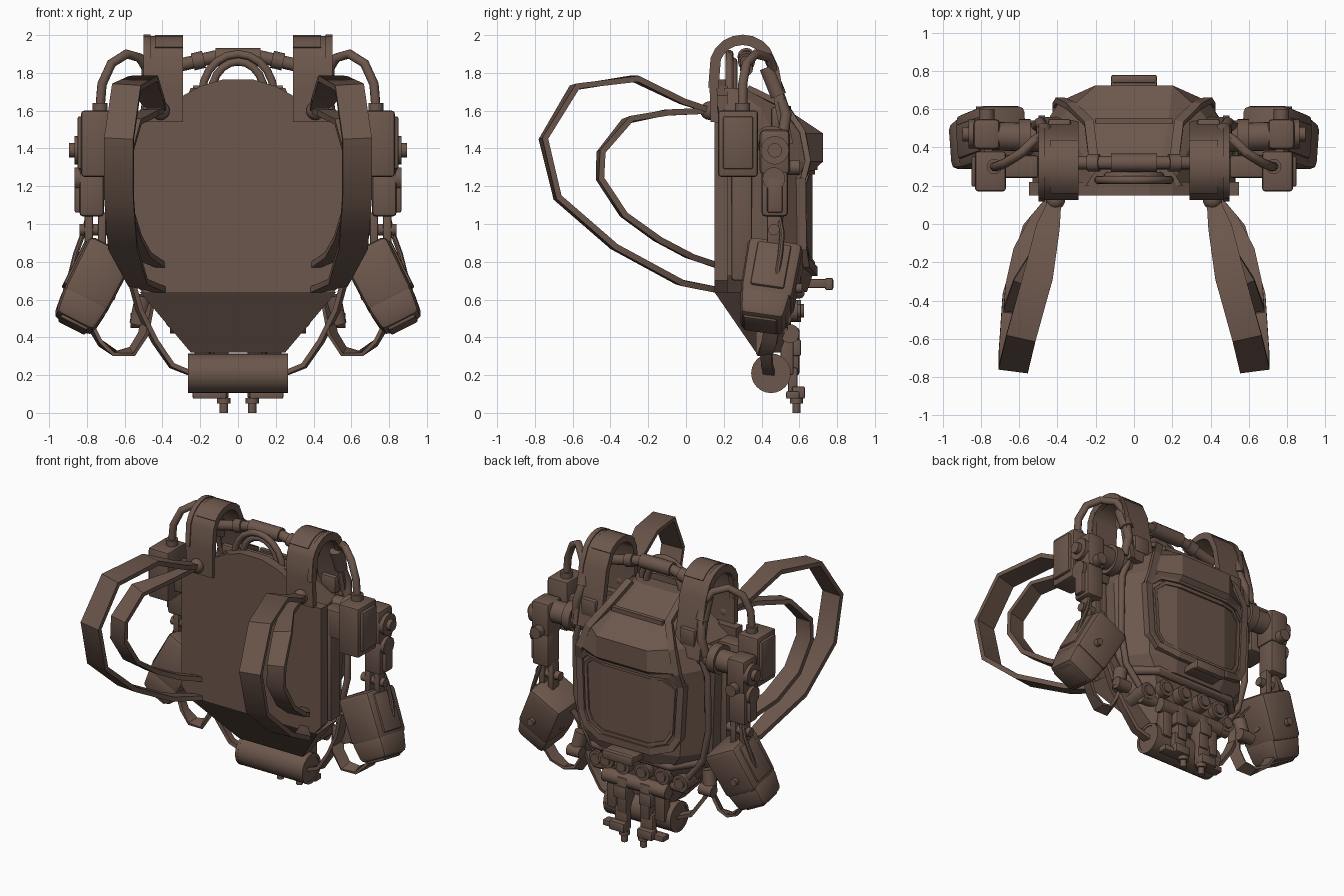
import bpy, bmesh, math
from mathutils import Vector as V, Matrix

mat = bpy.data.materials.new("brown")
mat.diffuse_color = (0.15, 0.095, 0.072, 1)

def finish(name, bm, mirror=False, smooth=True):
    bmesh.ops.recalc_face_normals(bm, faces=bm.faces[:])
    me = bpy.data.meshes.new(name)
    bm.to_mesh(me)
    bm.free()
    if smooth:
        me.polygons.foreach_set("use_smooth", [True] * len(me.polygons))
        me.set_sharp_from_angle(angle=math.radians(38))
    me.materials.append(mat)
    ob = bpy.data.objects.new(name, me)
    bpy.context.collection.objects.link(ob)
    if mirror:
        m = ob.modifiers.new("mirror", 'MIRROR')
        m.use_mirror_merge = False
    return ob

def box(name, lo, hi, bevel=0.015, mirror=True, rot=None, pivot=None, taper=1):
    lo, hi = V(lo), V(hi)
    bm = bmesh.new()
    bmesh.ops.create_cube(bm, size=1)
    for v in bm.verts:
        k = taper if v.co.z < 0 else 1
        v.co = (lo + hi) / 2 + V((v.co.x * k * (hi - lo).x, v.co.y * k * (hi - lo).y, v.co.z * (hi - lo).z))
    if bevel:
        bmesh.ops.bevel(bm, geom=bm.edges[:], offset=bevel, segments=2, profile=0.5, affect='EDGES')
    if rot:
        bmesh.ops.rotate(bm, verts=bm.verts[:], cent=V(pivot), matrix=rot)
    return finish(name, bm, mirror)

def loft(name, rings, mirror=False, smooth=False, closed=False):
    bm = bmesh.new()
    rows = [[bm.verts.new(p) for p in r] for r in rings]
    n = len(rows[0])
    for a, b in zip(rows, rows[1:] + rows[:1] if closed else rows[1:]):
        for i in range(n):
            bm.faces.new((a[i], a[(i + 1) % n], b[(i + 1) % n], b[i]))
    if not closed:
        bm.faces.new(rows[0])
        bm.faces.new(rows[-1])
    return finish(name, bm, mirror, smooth, )

def sweep(name, pts, profile, side=(1, 0, 0), mirror=True, smooth=False, closed=False, scale=None):
    pts = [V(p) for p in pts]
    n, rings, s = len(pts), [], V(side)
    for i, p in enumerate(pts):
        a = pts[i - 1] if (i or closed) else p
        b = pts[(i + 1) % n] if (i < n - 1 or closed) else p
        t = (b - a).normalized()
        w = (s - t * s.dot(t)).normalized()
        u = t.cross(w)
        k = scale[i] if scale else 1
        rings.append([p + w * x * k + u * y for x, y in profile])
    return loft(name, rings, mirror, smooth, closed)

def circle(r, n=10):
    return [(r * math.cos(math.tau * i / n), r * math.sin(math.tau * i / n)) for i in range(n)]

def flat(w, t):
    return [(-w / 2, -t / 2), (w / 2, -t / 2), (w / 2, t / 2), (-w / 2, t / 2)]

def tube(name, pts, r, mirror=True, side=(0.2, 1, 0.1), n=10):
    return sweep(name, pts, circle(r, n), side, mirror, True)

def rod(name, a, b, r, mirror=True, n=20):
    d = V(b) - V(a)
    return sweep(name, [a, b], circle(r, n), (0, 1, 0) if abs(d.y) < d.length * 0.7 else (1, 0, 0), mirror, True)

def sym(half, z):
    return [(x, y, z) for x, y in half] + [(-x, y, z) for x, y in reversed(half)]

# Back plate with raised centre
outline = [(0.5, 0.64), (0.55, 0.7), (0.55, 1.54), (0.29, 1.54), (0.29, 1.68), (0.2, 1.73), (0.08, 1.765)]
outline += [(-x, z) for x, z in reversed(outline)]
loft("back_plate", [[(x, y, z) for x, z in outline] for y in (0.15, 0.22)])

# Faceted main shell with sloping hood
loft("main_shell", [
    sym([(0.45, 0.2), (0.45, 0.42), (0.32, 0.6), (0.18, 0.64)], 0.64),
    sym([(0.51, 0.2), (0.51, 0.43), (0.38, 0.61), (0.2, 0.67)], 0.73),
    sym([(0.53, 0.2), (0.53, 0.43), (0.4, 0.61), (0.2, 0.67)], 1.28),
    sym([(0.53, 0.2), (0.51, 0.45), (0.39, 0.64), (0.2, 0.725)], 1.33),
    sym([(0.5, 0.2), (0.45, 0.46), (0.34, 0.6), (0.2, 0.725)], 1.48),
    sym([(0.3, 0.2), (0.29, 0.4), (0.24, 0.5), (0.18, 0.53)], 1.61),
    sym([(0.25, 0.2), (0.22, 0.25), (0.18, 0.3), (0.14, 0.32)], 1.72)])

# Tapering underside
loft("lower_skirt", [sym([(0.52, 0.15), (0.5, 0.4), (0.3, 0.57)], 0.64),
                     sym([(0.25, 0.37), (0.24, 0.46), (0.2, 0.52)], 0.32)])

# Rear window frame, following the faceted back
win = [(0.2, 0.75), (0.33, 0.79), (0.38, 0.87), (0.4, 1.24), (0.32, 1.31), (0.2, 1.31)]
win = win + [(-x, z) for x, z in reversed(win)]
def frame(name, k, d, w, t):
    path = [(x * k, 0.665 + d - max(0, abs(x * k) - 0.2) * 0.31, 1.03 + (z - 1.03) * k) for x, z in win]
    sweep(name, path, flat(w, t), (0, 1, 0), False, False, True)
frame("window_frame", 1, 0.005, 0.05, 0.05)
frame("window_inner_frame", 0.87, 0, 0.035, 0.025)
box("rear_latch", (-0.12, 0.64, 0.66), (0.12, 0.75, 0.71), 0.01, False)
box("latch_bar", (-0.12, 0.735, 0.65), (0.12, 0.78, 0.715), 0.012, False)

# Hood ribs and side rails
sweep("hood_rib", [(0.21, 0.33, 1.72), (0.235, 0.53, 1.62), (0.33, 0.62, 1.48), (0.385, 0.645, 1.33), (0.4, 0.62, 1.24)],
      flat(0.05, 0.03), (1, 0, 0))
sweep("hood_crossbar", [(-0.2, 0.54, 1.61), (0.2, 0.54, 1.61)], flat(0.03, 0.03), (0, 0, 1), False)
box("side_rail", (0.51, 0.24, 0.7), (0.565, 0.35, 1.5))
tube("side_cable", [(0.45, 0.52, 1.5), (0.52, 0.5, 1.3), (0.52, 0.49, 0.9), (0.47, 0.48, 0.68), (0.34, 0.5, 0.5)], 0.022)

# Shoulder hoops: half-ellipse arch with layered pads
arc = [(0.15, 1.54), (0.145, 1.72)]
arc += [(0.3 - 0.15 * math.cos(a), 1.83 + 0.145 * math.sin(a)) for a in [math.pi * i / 10 for i in range(1, 9)]]
arc += [(0.465, 1.82), (0.5, 1.62), (0.54, 1.42)]
sweep("shoulder_hoop", [(0.395, y, z) for y, z in arc], flat(0.21, 0.04), smooth=True)
sweep("shoulder_pad", [(0.365, y + (y - 0.31) * 0.06, z + 0.01) for y, z in arc[3:10]], flat(0.15, 0.03), smooth=True)
sweep("hoop_rim", [(0.482, y, z) for y, z in arc[1:]], flat(0.035, 0.055), smooth=True)
box("hoop_clasp", (0.33, 0.45, 1.5), (0.45, 0.55, 1.62))

# Carry straps: wide outer loop and narrower inner loop
outer = [(0.41, 0.13, 1.6), (0.45, -0.02, 1.65), (0.5, -0.27, 1.77), (0.59, -0.59, 1.725), (0.63, -0.755, 1.45), (0.63, -0.68, 1.14),
         (0.61, -0.38, 0.88), (0.53, -0.03, 0.69), (0.4, 0.17, 0.65)]
inner = [(0.41, 0.13, 1.6), (0.46, -0.1, 1.59), (0.57, -0.31, 1.55), (0.62, -0.45, 1.38), (0.62, -0.455, 1.24), (0.61, -0.33, 1.05),
         (0.57, -0.15, 0.92), (0.5, 0.02, 0.83), (0.4, 0.17, 0.78)]
sweep("outer_strap", outer, flat(0.155, 0.032), (1, 0.12, 0), smooth=True, scale=[0.4, 0.8, 1, 1, 1, 1, 1, 0.7, 0.3])
sweep("inner_strap", inner, flat(0.125, 0.032), (1, 0.12, 0), smooth=True, scale=[0.4, 0.7, 1, 1, 1, 1, 1, 0.7, 0.3])
bm = bmesh.new()
bmesh.ops.create_uvsphere(bm, u_segments=14, v_segments=8, radius=0.05, matrix=Matrix.Translation((0.41, 0.125, 1.6)))
finish("strap_knob", bm, True)

# Top carry handle and wire arches
tube("carry_handle", [(-0.4, 0.32, 1.82), (-0.27, 0.32, 1.85), (-0.12, 0.32, 1.885), (0.12, 0.32, 1.885), (0.27, 0.32, 1.85), (0.4, 0.32, 1.82)],
     0.035, False, n=12)
rod("handle_grip", (-0.12, 0.32, 1.885), (0.12, 0.32, 1.885), 0.048, False, 12)
rod("handle_collar", (0.18, 0.32, 1.872), (0.24, 0.32, 1.858), 0.046, True, 12)
for nm, r, h, y in (("arch_outer", 0.19, 0.21, 0.23), ("arch_inner", 0.14, 0.17, 0.25)):
    tube(nm, [(r * math.cos(a), y, 1.69 + h * math.sin(a)) for a in [math.pi * i / 10 for i in range(11)]], 0.022, False, (0, 1, 0))

# Shoulder boxes with side panel and hose
box("shoulder_box", (0.67, 0.17, 1.25), (0.83, 0.38, 1.6), 0.015)
box("shoulder_box_panel", (0.8, 0.195, 1.29), (0.85, 0.355, 1.57), 0.012)
box("box_mount", (0.5, 0.24, 1.3), (0.7, 0.36, 1.5))
rod("hose_socket", (0.73, 0.3, 1.58), (0.73, 0.3, 1.64), 0.04)
tube("shoulder_hose", [(0.73, 0.3, 1.62), (0.72, 0.3, 1.74), (0.67, 0.32, 1.85), (0.59, 0.37, 1.9), (0.52, 0.44, 1.88), (0.47, 0.47, 1.8)], 0.025)
rod("hose_end", (0.47, 0.43, 1.83), (0.47, 0.49, 1.68), 0.042)
tube("lower_hose", [(0.47, 0.49, 1.69), (0.49, 0.53, 1.58), (0.51, 0.51, 1.45)], 0.03)

# Upper arms with pivots
rod("shoulder_axle", (0.45, 0.45, 1.42), (0.74, 0.46, 1.42), 0.075)
rod("axle_flange", (0.54, 0.45, 1.42), (0.6, 0.45, 1.42), 0.1)
box("upper_arm", (0.7, 0.39, 1.26), (0.84, 0.55, 1.5), 0.025)
rod("arm_pivot", (0.82, 0.47, 1.39), (0.865, 0.47, 1.39), 0.075)
rod("pivot_bolt", (0.85, 0.47, 1.39), (0.895, 0.47, 1.39), 0.038)
box("lower_arm", (0.71, 0.4, 1.04), (0.84, 0.54, 1.28), 0.02)
box("arm_plate", (0.82, 0.43, 1.06), (0.865, 0.51, 1.25), 0.01)
rod("arm_disc", (0.82, 0.465, 1.24), (0.865, 0.465, 1.24), 0.06)
rod("arm_stud", (0.77, 0.53, 1.3), (0.77, 0.6, 1.3), 0.04)
for x in (0.72, 0.79):
    box("wrist_link", (x - 0.022, 0.43, 0.87), (x + 0.022, 0.5, 1.06), 0.008)
rod("wrist_pin", (0.66, 0.465, 0.97), (0.84, 0.465, 0.97), 0.03)

# Forearm pods, tilted outward and slightly forward
piv = (0.77, 0.44, 0.67)
tilt = Matrix.Rotation(-0.47, 3, 'Y') @ Matrix.Rotation(-0.16, 3, 'X')
box("forearm_pod", (0.635, 0.295, 0.56), (0.905, 0.59, 0.89), 0.035, True, tilt, piv, 0.96)
box("pod_cap", (0.638, 0.3, 0.44), (0.902, 0.575, 0.6), 0.035, True, tilt, piv, 0.85)
box("pod_face_panel", (0.88, 0.35, 0.6), (0.915, 0.53, 0.86), 0.012, True, tilt, piv)
box("pod_end_pad", (0.69, 0.34, 0.428), (0.85, 0.52, 0.48), 0.012, True, tilt, piv)
rod("pod_stud", (0.8, 0.55, 0.66), (0.8, 0.615, 0.66), 0.025)
tube("pod_cable", [(0.79, 0.49, 1.05), (0.82, 0.51, 0.95), (0.86, 0.5, 0.84), (0.89, 0.48, 0.72)], 0.014, n=8)

# Hanging slings and side fittings
sweep("hanging_sling", [(0.5, 0.44, 0.64), (0.61, 0.45, 0.78), (0.66, 0.46, 0.6)], flat(0.05, 0.015), (0, 1, 0))
sweep("sling_loop", [(0.79, 0.46, 0.48), (0.73, 0.44, 0.37), (0.65, 0.42, 0.315), (0.56, 0.41, 0.325), (0.5, 0.41, 0.42), (0.47, 0.45, 0.58)],
      flat(0.08, 0.02), (0.5, 1, 0.3), smooth=True)
sweep("lower_sling", [(0.25, 0.44, 0.21), (0.35, 0.43, 0.25), (0.44, 0.42, 0.38), (0.52, 0.4, 0.54), (0.57, 0.38, 0.72)],
      flat(0.06, 0.025), (0.3, 1, 0), smooth=True)
rod("side_fitting", (0.5, 0.46, 0.62), (0.53, 0.48, 0.47), 0.045)
rod("side_fitting_foot", (0.57, 0.5, 0.49), (0.47, 0.5, 0.49), 0.04)

# Bottom tank
rod("bottom_tank", (-0.26, 0.45, 0.21), (0.26, 0.45, 0.21), 0.104, False, 28)
for s in (1, -1):
    sweep("tank_rim", [(s * 0.255, 0.45 + y, 0.21 + z) for y, z in circle(0.095, 24)], flat(0.02, 0.02), (1, 0, 0), False, True, True)

# Rear machinery between shell and tank
tube("lower_rim", [(-0.45, 0.44, 0.65), (-0.3, 0.6, 0.635), (0.3, 0.6, 0.635), (0.45, 0.44, 0.65)], 0.03, False, (0, 0, 1))
for x, z, y in ((0.08, 0.54, 0.61), (0.22, 0.54, 0.59), (0.33, 0.5, 0.54)):
    rod("canister", (x, 0.38, z), (x, y, z), 0.058)
    rod("canister_cap", (x, y - 0.01, z), (x, y + 0.015, z), 0.036)
rod("cross_tube", (-0.25, 0.55, 0.42), (0.25, 0.55, 0.42), 0.05, False)
rod("upper_cross_tube", (-0.36, 0.5, 0.46), (0.36, 0.5, 0.46), 0.04, False)
for x in (0.09, 0.19):
    box("drop_bracket", (x - 0.04, 0.5, 0.2), (x + 0.04, 0.6 - (x > 0.1) * 0.03, 0.45), 0.012)
box("bracket_knuckle", (0.05, 0.52, 0.3), (0.15, 0.61, 0.39), 0.012)

# Feet with ground pins
box("leg_block", (0.05, 0.54, 0.08), (0.15, 0.59, 0.24), 0.01)
box("foot_block", (0.05, 0.56, 0.075), (0.17, 0.63, 0.14), 0.01)
box("foot_bar", (0.06, 0.53, 0.075), (0.24, 0.6, 0.115), 0.008)
rod("ground_pin", (0.075, 0.585, 0), (0.075, 0.585, 0.09), 0.022, True, 12)
rod("pin_collar", (0.075, 0.585, 0.05), (0.075, 0.585, 0.08), 0.035, True, 12)
